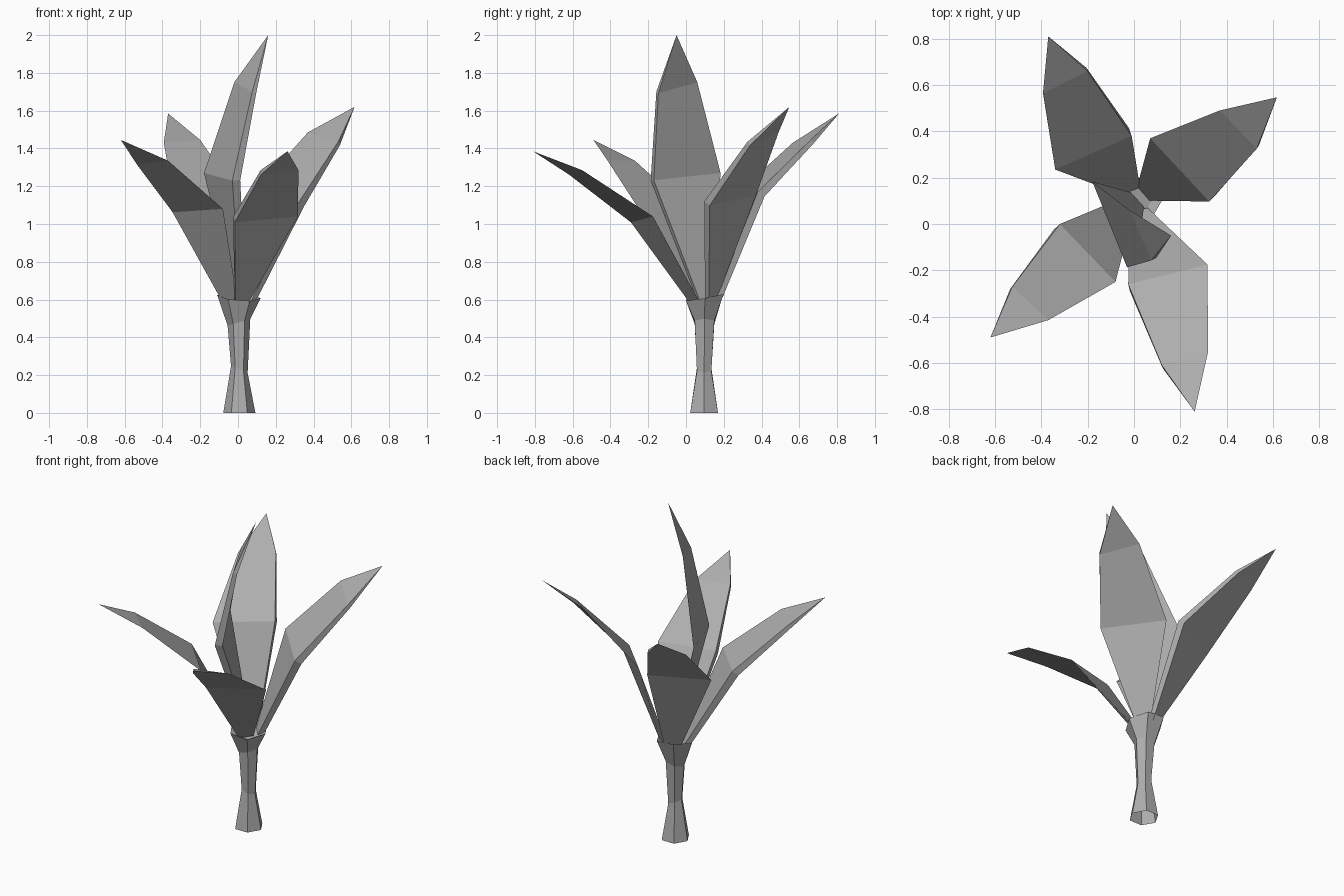
import bpy, bmesh, math
from mathutils import Vector as V

if "Cube" in bpy.data.objects:
    bpy.data.objects.remove(bpy.data.objects["Cube"])

# Mid-grey shared by all parts
grey = bpy.data.materials.new("grey")
grey.diffuse_color = (0.42, 0.42, 0.42, 1)
grey.use_nodes = True
grey.node_tree.nodes["Principled BSDF"].inputs["Base Color"].default_value = grey.diffuse_color


def finish(bm, name):
    bmesh.ops.recalc_face_normals(bm, faces=bm.faces)
    me = bpy.data.meshes.new(name)
    bm.to_mesh(me)
    bm.free()
    me.materials.append(grey)
    ob = bpy.data.objects.new(name, me)
    bpy.context.collection.objects.link(ob)
    return ob


def bridge(bm, a, b):
    n = len(a)
    for i in range(n):
        bm.faces.new((a[i], a[(i + 1) % n], b[(i + 1) % n], b[i]))


# Hexagonal stem, open below: (x, y, z, radius, x slope, y slope) per ring, ending inside the cup
def stem(rings):
    bm = bmesh.new()
    loops = []
    for x, y, z, r, sx, sy in rings:
        loop = []
        for i in range(6):
            dx, dy = r * math.cos(i * math.pi / 3), r * math.sin(i * math.pi / 3)
            loop.append(bm.verts.new((x + dx, y + dy, z + sx * dx + sy * dy)))
        loops.append(loop)
    for a, b in zip(loops, loops[1:]):
        bridge(bm, a, b)
    bm.faces.new(loops[-1])
    return finish(bm, "stem")


stem([(0.007, 0.096, 0.0, 0.085, 0, 0),
      (0.007, 0.096, 0.23, 0.044, -0.4, 0.0),
      (0.005, 0.098, 0.48, 0.06, 0.3, 0.0),
      (0.005, 0.10, 0.615, 0.115, -0.07, 0.18),
      (0.005, 0.10, 0.59, 0.07, -0.07, 0.18)])


# Wedge leaf: sharp left edge, thick right edge offset along the local normal
def leaf(name, base, l1, r1, l2, r2, tip):
    base, l1, r1, l2, r2, tip = map(V, (base, l1, r1, l2, r2, tip))
    half = (r1 - l1).normalized() * 0.04
    rows = [(base - half, base + half), (l1, r1), (l2, r2)]
    mids = [(a + b) / 2 for a, b in rows] + [tip]
    bm = bmesh.new()
    loops = []
    for i, thick in enumerate((0.03, 0.045, 0.025)):
        l, r = rows[i]
        t = mids[i + 1] - mids[max(i - 1, 0)]
        off = t.cross(r - l).normalized() * thick
        loops.append([bm.verts.new(p) for p in (l, r, r + off)])
    for a, b in zip(loops, loops[1:]):
        bridge(bm, a, b)
    bm.faces.new(loops[0])
    end, top = loops[-1], bm.verts.new(tip)
    for i in range(3):
        bm.faces.new((end[i], end[(i + 1) % 3], top))
    return finish(bm, name)


leaf("centre_leaf", (0.0, 0.10, 0.59), (-0.18, 0.183, 1.27), (-0.03, -0.187, 1.23),
     (-0.02, 0.06, 1.75), (0.075, -0.157, 1.70), (0.16, -0.05, 2.0))
leaf("back_right_leaf", (0.04, 0.13, 0.59), (0.07, 0.37, 1.15), (0.325, 0.097, 1.12),
     (0.37, 0.49, 1.485), (0.53, 0.325, 1.435), (0.617, 0.547, 1.62))
leaf("back_left_leaf", (-0.01, 0.14, 0.59), (-0.34, 0.235, 1.13), (-0.01, 0.38, 1.17),
     (-0.393, 0.565, 1.43), (-0.2, 0.66, 1.445), (-0.37, 0.81, 1.585))
leaf("front_left_leaf", (-0.03, 0.08, 0.59), (-0.08, -0.25, 1.08), (-0.32, 0.0, 1.09),
     (-0.37, -0.415, 1.335), (-0.525, -0.27, 1.335), (-0.62, -0.49, 1.445))
leaf("front_right_leaf", (0.02, 0.06, 0.59), (0.317, -0.175, 1.04), (-0.025, -0.26, 1.04),
     (0.32, -0.55, 1.285), (0.12, -0.61, 1.285), (0.262, -0.81, 1.385))
